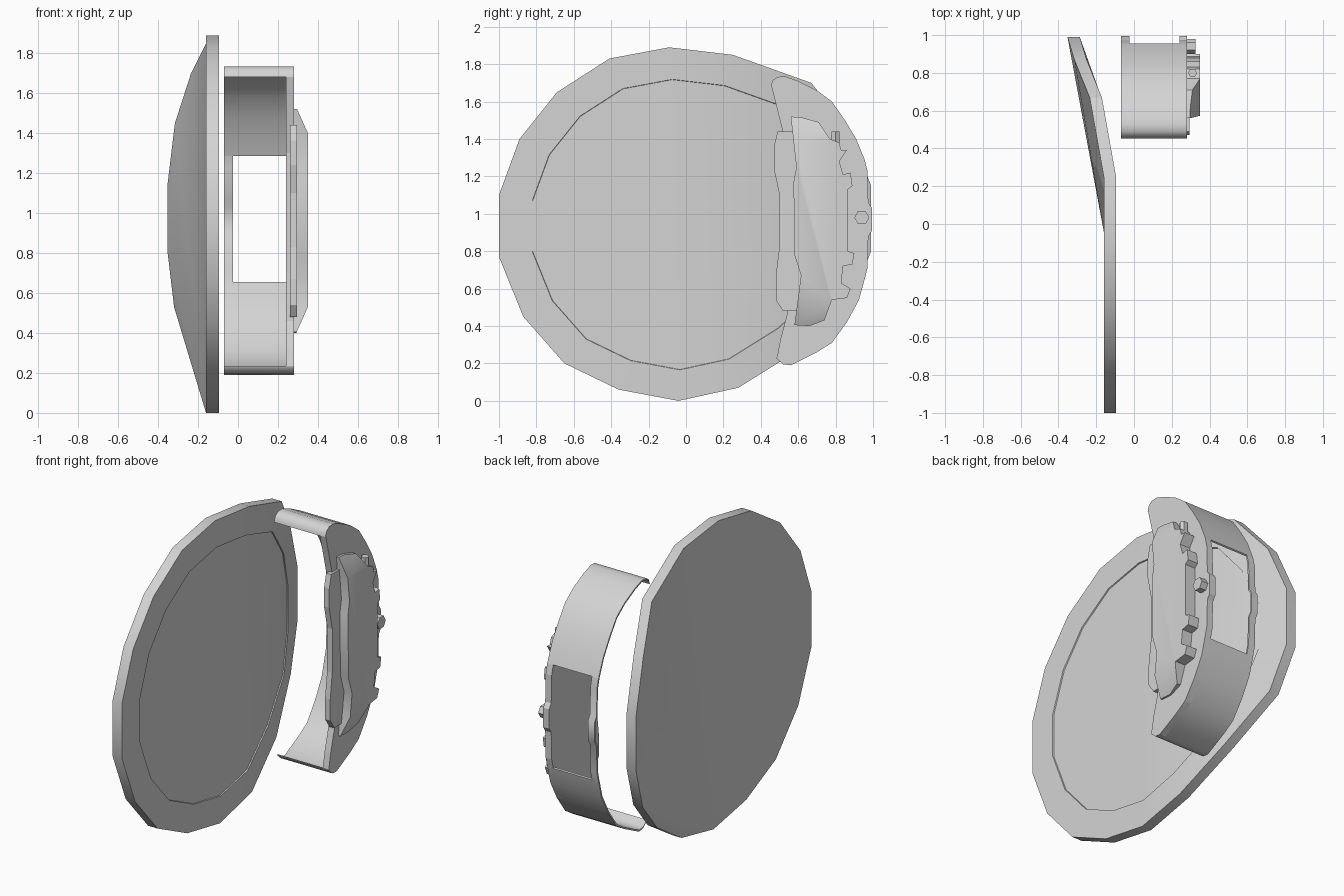
import bpy, bmesh, math

cube = bpy.data.objects.get("Cube")
if cube:
    bpy.data.objects.remove(cube, do_unlink=True)

grey = bpy.data.materials.new("plain_grey")
grey.use_nodes = True
grey.diffuse_color = (0.66, 0.66, 0.66, 1)
grey.node_tree.nodes["Principled BSDF"].inputs["Base Color"].default_value = (0.66, 0.66, 0.66, 1)


def finish(name, bm, smooth=None):
    bmesh.ops.recalc_face_normals(bm, faces=bm.faces)
    mesh = bpy.data.meshes.new(name)
    bm.to_mesh(mesh)
    bm.free()
    mesh.materials.append(grey)
    obj = bpy.data.objects.new(name, mesh)
    bpy.context.collection.objects.link(obj)
    if smooth:
        bpy.ops.object.select_all(action='DESELECT')
        obj.select_set(True)
        bpy.context.view_layer.objects.active = obj
        bpy.ops.object.shade_smooth_by_angle(angle=math.radians(smooth))
    return obj


def bridge(bm, a, b):
    for i in range(len(a)):
        j = (i + 1) % len(a)
        bm.faces.new((a[i], a[j], b[j], b[i]))


def prism(name, outline, x0, x1, smooth=None, cuts=(), depth=None):
    """Extrude a (y, z) outline along x; depth(z) may slope the far end."""
    bm = bmesh.new()
    near = [bm.verts.new((x0, y, z)) for y, z in outline]
    far = [bm.verts.new((x1, y, z)) for y, z in outline]
    bridge(bm, near, far)
    bm.faces.new(near)
    bm.faces.new(far)
    for z in cuts:
        bmesh.ops.bisect_plane(bm, geom=bm.verts[:] + bm.edges[:] + bm.faces[:],
                               plane_co=(0, 0, z), plane_no=(0, 0, 1))
    if depth:
        for v in bm.verts:
            if abs(v.co.x - x1) < 0.001:
                v.co.x = depth(v.co.z)
    return finish(name, bm, smooth)


# Disc: many-sided plate whose rear part curls away from the caliper
def curl(y):
    steps = [(0.25, 0), (0.67, -0.075), (0.88, -0.16), (1, -0.195)]
    for (ya, xa), (yb, xb) in zip(steps, steps[1:]):
        if ya < y <= yb:
            return xa + (xb - xa) * (y - ya) / (yb - ya)
    return 0


rim = [(-0.04, 0), (0.28, 0.07), (0.6, 0.27), (0.88, 0.53), (0.99, 0.8),
       (0.99, 1.15), (0.87, 1.45), (0.67, 1.7), (0.25, 1.85), (-0.09, 1.89),
       (-0.41, 1.83), (-0.69, 1.65), (-0.89, 1.4), (-1, 1.1), (-1, 0.77),
       (-0.87, 0.45), (-0.65, 0.2), (-0.36, 0.06)]
bm = bmesh.new()


def disc_ring(x, scale):
    pts = [(y * scale, 0.93 + (z - 0.93) * scale) for y, z in rim]
    return [bm.verts.new((x + curl(y), y, z)) for y, z in pts]


back, front = disc_ring(-0.16, 1), disc_ring(-0.095, 1)
step, face = disc_ring(-0.095, 0.822), disc_ring(-0.102, 0.82)
for a, b in ((back, front), (front, step), (step, face)):
    bridge(bm, a, b)
# Flat back spreads from the lowest corner; the front follows the curl in bands
for i in range(1, len(back) - 1):
    bm.faces.new((back[0], back[i], back[i + 1]))
for i in range(4):
    bm.faces.new((face[i], face[i + 1], face[8 - i], face[9 - i]))
bm.faces.new(face[9:] + face[:1])
finish("disc", bm, smooth=30)

# Caliper bridge: thin curved band in two halves with a window between them
upper = [(0.455, 1.69), (0.465, 1.715), (0.49, 1.732), (0.53, 1.735), (0.6, 1.71), (0.7, 1.66),
         (0.78, 1.6), (0.85, 1.5), (0.91, 1.4), (0.955, 1.29)]
lower = [(0.955, 0.65), (0.925, 0.54), (0.86, 0.42), (0.78, 0.31), (0.7, 0.26),
         (0.56, 0.19), (0.52, 0.195), (0.485, 0.225)]
bulge = [(0.955, 1.29), (0.97, 1.23), (0.975, 1.06), (0.995, 1.03),
         (0.995, 0.91), (0.975, 0.88), (0.97, 0.71), (0.955, 0.65)]


def band(name, arc, x0, x1):
    inner = []
    for y, z in reversed(arc):
        r = math.hypot(y - 0.3, z - 0.96)
        inner.append((y - (y - 0.3) / r * 0.01, z - (z - 0.96) / r * 0.01))
    prism(name, arc + inner, x0, x1, smooth=45)


band("upper_bridge", upper, -0.07, 0.28)
band("lower_bridge", lower, -0.07, 0.28)
band("window_rim", bulge, -0.07, -0.025)

# Side plate of the caliper
plate_edge = [(0.505, 0.33), (0.54, 0.46), (0.55, 0.7), (0.55, 1.3), (0.505, 1.49)]
prism("side_plate", upper + bulge[1:-1] + lower + plate_edge, 0.24, 0.281)

# Pad backing plate
pad = [(0.49, 1.44), (0.47, 1.36), (0.47, 1.24), (0.5, 1.1), (0.5, 0.83), (0.48, 0.67),
       (0.48, 0.54), (0.52, 0.48), (0.66, 0.48), (0.66, 1.44)]
prism("pad_plate", pad, 0.26, 0.295)

# Piston housing: notched outline whose outer face slopes off at both ends
housing = [(0.56, 1.52), (0.62, 1.515), (0.71, 1.49), (0.77, 1.4), (0.82, 1.38),
           (0.83, 1.34), (0.86, 1.34), (0.82, 1.28), (0.84, 1.21), (0.88, 1.22),
           (0.89, 1.15), (0.865, 1.13), (0.865, 0.8), (0.9, 0.79), (0.89, 0.73),
           (0.84, 0.72), (0.83, 0.63), (0.88, 0.6), (0.86, 0.55), (0.78, 0.54),
           (0.74, 0.43), (0.66, 0.4), (0.58, 0.405), (0.615, 0.67), (0.58, 0.78),
           (0.575, 1.17), (0.59, 1.25)]
prism("piston_housing", housing, 0.275, 0.35, smooth=30, cuts=(0.53, 1.4),
      depth=lambda z: 0.35 - 0.45 * max(0, z - 1.4, 0.53 - z))

# Hexagonal bolt head and bleed nipple
hexagon = [(math.cos(math.pi * k / 3), math.sin(math.pi * k / 3)) for k in range(6)]
prism("bolt_head", [(0.94 + 0.04 * c, 0.98 + 0.04 * s) for c, s in hexagon], 0.27, 0.325)
bm = bmesh.new()
rings = [[bm.verts.new((0.31 + 0.024 * c, 0.8 + 0.024 * s, z)) for c, s in hexagon]
         for z in (1.37, 1.44)]
bridge(bm, *rings)
for ring in rings:
    bm.faces.new(ring)
finish("bleed_nipple", bm)
